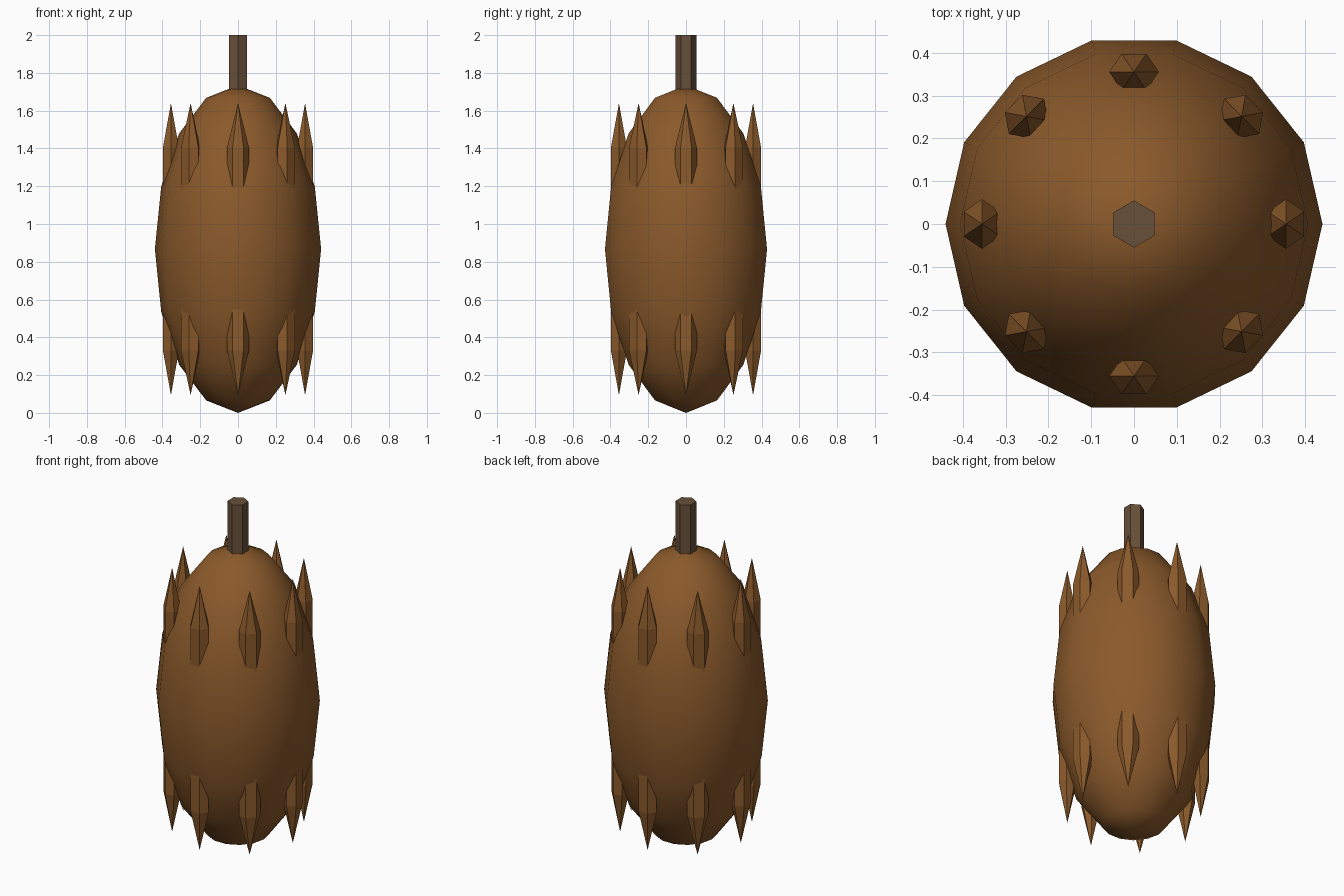
import bpy, bmesh, math
from mathutils import Matrix

cube = bpy.data.objects.get("Cube")
if cube:
    bpy.data.objects.remove(cube, do_unlink=True)


def make_material(name, rgb):
    mat = bpy.data.materials.new(name)
    mat.use_nodes = True
    mat.diffuse_color = (*rgb, 1)
    mat.node_tree.nodes["Principled BSDF"].inputs["Base Color"].default_value = (*rgb, 1)
    return mat


def make_object(name, bm, mat, smooth=False):
    bmesh.ops.recalc_face_normals(bm, faces=bm.faces)
    for face in bm.faces:
        face.smooth = smooth
    mesh = bpy.data.meshes.new(name)
    bm.to_mesh(mesh)
    bm.free()
    mesh.materials.append(mat)
    obj = bpy.data.objects.new(name, mesh)
    bpy.context.collection.objects.link(obj)
    return obj


bark = make_material("warm_brown", (0.258, 0.102, 0.024))
wood = make_material("dull_brown", (0.138, 0.080, 0.041))

MIDDLE = 0.867      # height of the body's centre
SPIKE_RING = 0.355  # distance of the spikes from the axis

# Body: a tall egg with a vertex on the y axis
bm = bmesh.new()
bmesh.ops.create_uvsphere(bm, u_segments=14, v_segments=8, radius=1)
bmesh.ops.transform(bm, verts=bm.verts, matrix=Matrix.Translation((0, 0, MIDDLE))
                    @ Matrix.Diagonal((0.44, 0.44, MIDDLE, 1))
                    @ Matrix.Rotation(math.pi / 2, 4, 'Z'))
make_object("body", bm, bark, smooth=True)

# Stem: hexagonal post
bm = bmesh.new()
bmesh.ops.create_cone(bm, cap_ends=True, segments=6, radius1=0.055, radius2=0.055, depth=0.3,
                      matrix=Matrix.Translation((0, 0, 1.85)))
for v in bm.verts:  # put two corners on the y axis
    a = math.atan2(v.co.y, v.co.x)
    step = math.pi / 3
    a = math.pi / 2 + round((a - math.pi / 2 + 0.01) / step) * step
    v.co.x, v.co.y = 0.055 * math.cos(a), 0.055 * math.sin(a)
make_object("stem", bm, wood)


def make_spike(name, angle, direction):
    """Flattened hexagonal spike, rooted in the body and pointing up or down."""
    bm = bmesh.new()
    rings = []
    for offset in (0.25, 0.537):
        ring = []
        for i in range(6):
            a = i * math.pi / 3
            ring.append(bm.verts.new((0.049 * math.sin(a), 0.058 * math.cos(a),
                                      offset * direction)))
        rings.append(ring)
    tip = bm.verts.new((0, 0, 0.773 * direction))
    root, shoulder = rings
    bm.faces.new(root)
    for i in range(6):
        j = (i + 1) % 6
        bm.faces.new((root[i], root[j], shoulder[j], shoulder[i]))
        bm.faces.new((shoulder[i], shoulder[j], tip))
    bmesh.ops.transform(bm, verts=bm.verts, matrix=Matrix.Rotation(angle, 4, 'Z')
                        @ Matrix.Translation((SPIKE_RING, 0, MIDDLE)))
    make_object(name, bm, bark)


# Two rings of eight spikes
for i in range(8):
    make_spike(f"upper_spike_{i + 1}", i * math.pi / 4, 1)
    make_spike(f"lower_spike_{i + 1}", i * math.pi / 4, -1)
